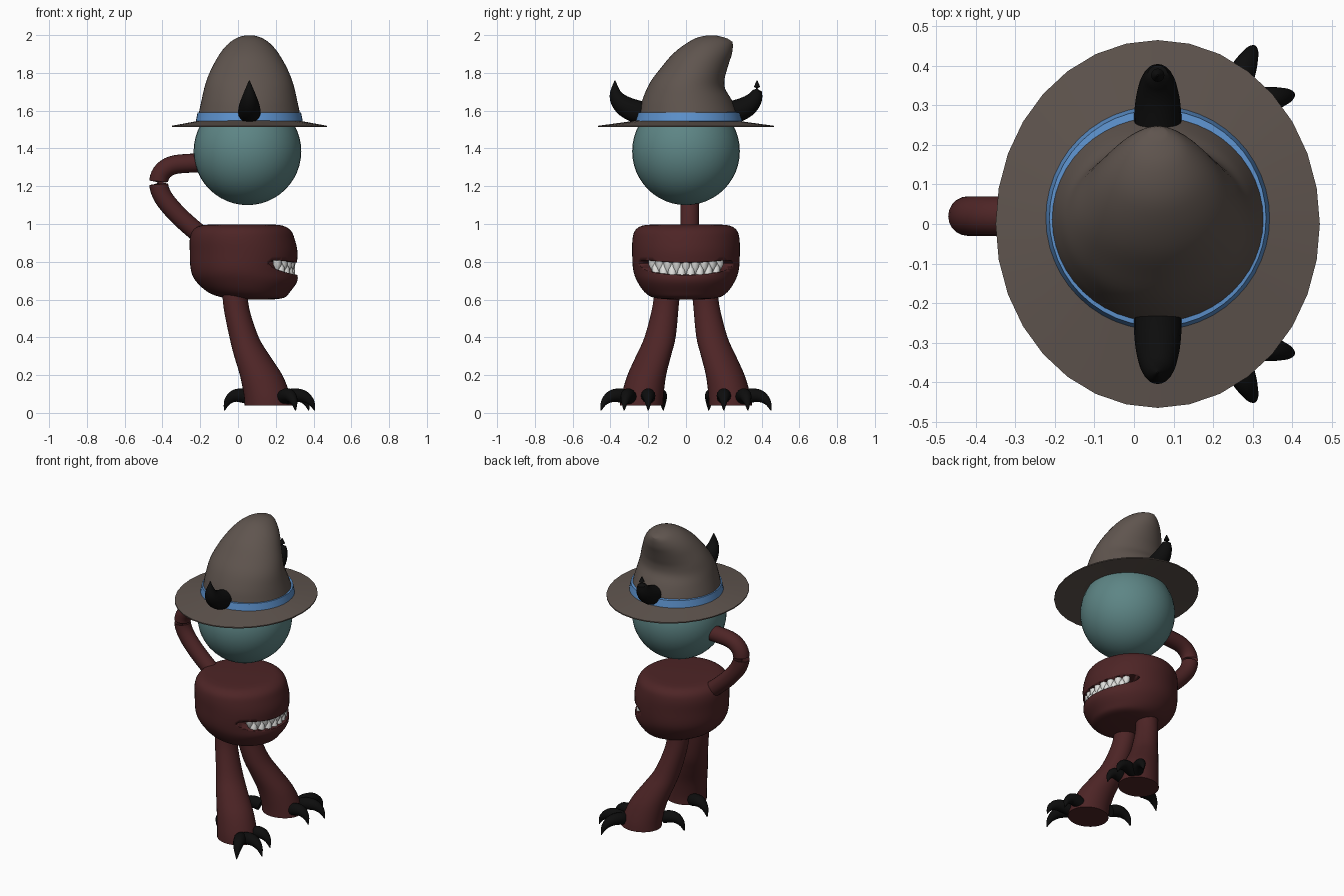
import bpy, bmesh, math
from mathutils import Vector

cube = bpy.data.objects.get("Cube")
if cube:
    bpy.data.objects.remove(cube, do_unlink=True)


def material(name, color):
    m = bpy.data.materials.new(name)
    m.use_nodes = True
    m.diffuse_color = (*color, 1)
    bsdf = m.node_tree.nodes["Principled BSDF"]
    bsdf.inputs["Base Color"].default_value = (*color, 1)
    bsdf.inputs["Roughness"].default_value = 0.8
    return m


RED = material("dark red skin", (0.075, 0.018, 0.019))
FELT = material("brown felt", (0.115, 0.09, 0.077))
TEAL = material("teal head", (0.11, 0.235, 0.235))
BLUE = material("blue band", (0.11, 0.29, 0.62))
BLACK = material("black horn", (0.004, 0.004, 0.004))
WHITE = material("white tooth", (0.75, 0.75, 0.73))


def finish(ob, mat, angle=40):
    ob.data.materials.append(mat)
    bpy.ops.object.select_all(action='DESELECT')
    ob.select_set(True)
    bpy.context.view_layer.objects.active = ob
    bpy.ops.object.shade_smooth_by_angle(angle=math.radians(angle))
    return ob


def loft(name, rings, mat, angle=40, closed=False):
    """Skin a list of equal-sized rings; cap the ends or join them."""
    bm = bmesh.new()
    loops = [[bm.verts.new(p) for p in r] for r in rings]
    n = len(loops[0])
    pairs = list(zip(loops, loops[1:]))
    if closed:
        pairs.append((loops[-1], loops[0]))
    else:
        bm.faces.new(loops[0])
        bm.faces.new(loops[-1])
    for a, b in pairs:
        for i in range(n):
            j = (i + 1) % n
            bm.faces.new((a[i], a[j], b[j], b[i]))
    bmesh.ops.recalc_face_normals(bm, faces=bm.faces)
    me = bpy.data.meshes.new(name)
    bm.to_mesh(me)
    bm.free()
    ob = bpy.data.objects.new(name, me)
    bpy.context.collection.objects.link(ob)
    return finish(ob, mat, angle)


def refine(rows, k=4):
    """Catmull-Rom resampling of rows of numbers."""
    out = []
    last = len(rows) - 1
    for i in range(last):
        quad = zip(rows[max(i - 1, 0)], rows[i], rows[i + 1], rows[min(i + 2, last)])
        quad = list(quad)
        for s in range(k):
            t = s / k
            out.append([b + 0.5 * t * (c - a + t * (2*a - 5*b + 4*c - d + t * (3*(b - c) + d - a)))
                        for a, b, c, d in quad])
    return out + [list(rows[-1])]


def ring(c, u, v, n=32):
    c, u, v = Vector(c), Vector(u), Vector(v)
    return [c + u * math.cos(a) + v * math.sin(a)
            for a in (2 * math.pi * i / n for i in range(n))]


def flat_ring(z, x0, x1, y0, y1, n=32):
    return ring(((x0 + x1) / 2, (y0 + y1) / 2, z), ((x1 - x0) / 2, 0, 0), (0, (y1 - y0) / 2, 0), n)


def tube(name, rows, mat, n=16):
    """Round tube through rows of x, y, z, radius."""
    rows = refine(rows)
    rings = []
    for i, r in enumerate(rows):
        t = Vector(rows[min(i + 1, len(rows) - 1)][:3]) - Vector(rows[max(i - 1, 0)][:3])
        t.normalize()
        u = Vector((-t.y, t.x, 0)).normalized() if abs(t.z) < 0.999 else Vector((1, 0, 0))
        rings.append(ring(r[:3], u * r[3], t.cross(u) * r[3], n))
    return loft(name, rings, mat)


# Body: stacked ovals (z, back x, front x, half depth)
body_rows = [(.6, 0, .18, .08), (.61, -.08, .245, .17), (.64, -.16, .275, .22),
             (.7, -.225, .315, .26), (.76, -.25, .31, .28), (.85, -.255, .315, .285),
             (.92, -.255, .3, .283), (.965, -.24, .28, .27), (.99, -.205, .24, .235),
             (.997, -.15, .19, .18)]
body = loft("body", [flat_ring(z, a, b, -h, h, 56) for z, a, b, h in refine(body_rows)], RED)


# Mouth: curved slot cut into the body
def mouth_z(t):
    return .763 + .03 * t * t


def around(angle, r, z):
    return (.03 + r * math.cos(angle), r * math.sin(angle), z)


slot = []
for i in range(33):
    t = -1 + i / 16
    a, h = math.radians(62) * t, .002 + .038 * math.sqrt(1 - t ** 4)
    z = mouth_z(t)
    slot.append([around(a, .2, z - h * .7), around(a, .42, z - h), around(a, .42, z + h), around(a, .2, z + h * .7)])
cutter = loft("mouth_cutter", slot, RED)
cutter.hide_render = True
cutter.hide_set(True)
cut = body.modifiers.new("mouth", 'BOOLEAN')
cut.operation = 'DIFFERENCE'
cut.solver = 'EXACT'
cut.object = cutter
bpy.context.view_layer.objects.active = body
bpy.ops.object.modifier_apply(modifier=cut.name)
bpy.data.objects.remove(cutter, do_unlink=True)

# Teeth: interlocking upper and lower cones
for side, count in ((1, 9), (-1, 8)):
    for i in range(count):
        t = (i - (count - 1) / 2) / 4 * .72
        a, z = math.radians(62) * t, mouth_z(t)
        rows = [(r, z + side * dz) for r, dz in ((.024, .036), (.022, .005), (.004, -.028))]
        loft("upper_tooth" if side > 0 else "lower_tooth",
             [ring(around(a, .25, h), (r, 0, 0), (0, r, 0), 8) for r, h in rows], WHITE, 60)

# Arm joining the body to the head
tube("arm", [(x, .02, z, .05) for x, z in
             ((-.1, 1.325), (-.25, 1.322), (-.35, 1.31), (-.405, 1.27), (-.42, 1.21),
              (-.395, 1.14), (-.33, 1.06), (-.25, .985), (-.17, .92))], RED, 20)

# Head
bpy.ops.mesh.primitive_uv_sphere_add(segments=40, ring_count=24, radius=.285, location=(.05, 0, 1.385))
head = bpy.context.object
head.name = "head"
finish(head, TEAL)

# Hat brim, band and curled crown
loft("hat_brim", [flat_ring(z, .06 - rx, .06 + rx, -ry, ry) for z, rx, ry in
                  ((1.548, .26, .26), (1.52, .41, .465), (1.513, .41, .465), (1.53, .26, .26))],
     FELT, 30, True)
loft("hat_band", [flat_ring(z, .06 - r, .06 + r, .015 - r, .015 + r, 48) for z, r in
                  ((1.54, .27), (1.545, .283), (1.59, .274), (1.592, .255))], BLUE, 40, True)
crown_rows = [(-.26, 1.53, .287, 1.53, .278), (-.247, 1.59, .27, 1.59, .267),
              (-.23, 1.66, .24, 1.66, .252), (-.19, 1.75, .208, 1.715, .235),
              (-.13, 1.83, .204, 1.765, .212), (-.07, 1.9, .215, 1.81, .182),
              (0, 1.955, .23, 1.86, .148), (.07, 1.99, .243, 1.9, .11),
              (.15, 1.999, .248, 1.94, .065), (.22, 1.982, .246, 1.965, .02)]
loft("hat_crown", [ring((.06, (a + c) / 2, (b + d) / 2), (w, 0, 0), (0, (c - a) / 2, (d - b) / 2), 48)
                   for a, b, c, d, w in refine(crown_rows)], FELT, 60)

# Mirrored parts: horns, legs and claws
horn_rows = [(.2, 1.585, .058), (.27, 1.598, .06), (.335, 1.632, .052),
             (.372, 1.685, .034), (.376, 1.76, .002)]
leg_rows = [(.66, -.085, .05, .03, .165), (.55, -.075, .06, .04, .18), (.4, -.045, .11, .055, .22),
            (.3, -.02, .17, .08, .265), (.2, .01, .235, .105, .31),
            (.1, .03, .275, .118, .34), (.04, .035, .29, .12, .35)]
claws = {"outer_claw": (.235, .3, .305, .45), "middle_claw": (.25, .295, .405, .328),
         "inner_claw": (.25, .2, .375, .2), "back_claw": (.06, .15, -.072, .12)}
claw_shape = [(0, .08, .036), (.3, .092, .038), (.62, .088, .032), (.88, .058, .019), (1, .012, .002)]
for side, s in (("left", 1), ("right", -1)):
    tube(side + "_horn", [(.06, s * y, z, r) for y, z, r in horn_rows], BLACK, 20)
    loft(side + "_leg", [flat_ring(z, a, b, s * c, s * d) for z, a, b, c, d in refine(leg_rows)], RED)
    for name, (x0, y0, x1, y1) in claws.items():
        tube(side + "_" + name, [(x0 + (x1 - x0) * t, s * (y0 + (y1 - y0) * t), z, r)
                                 for t, z, r in claw_shape], BLACK, 14)
